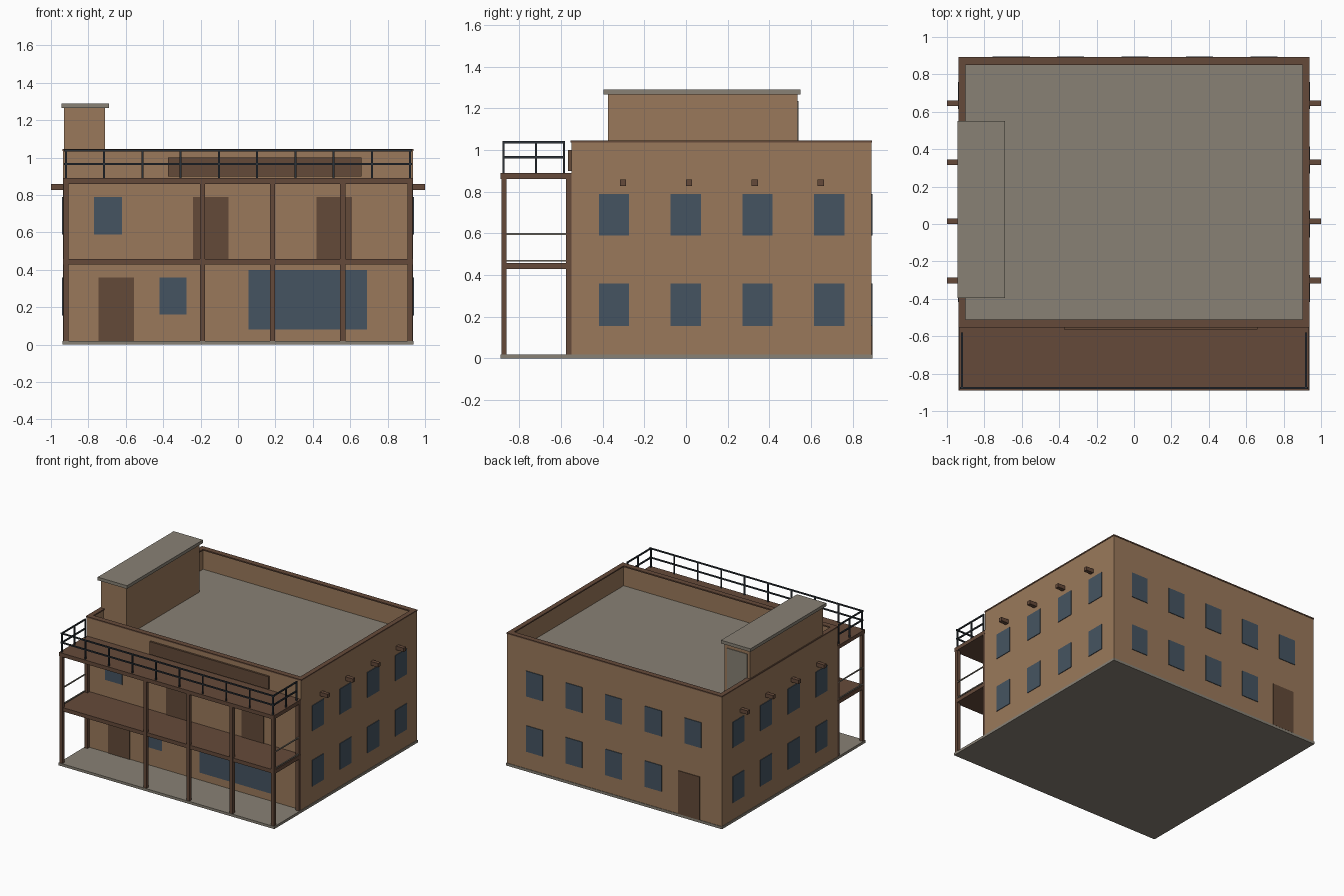
import bpy
import bmesh

if "Cube" in bpy.data.objects:
    bpy.data.objects.remove(bpy.data.objects["Cube"], do_unlink=True)


def material(name, rgb):
    linear = [((c / 255 + 0.055) / 1.055) ** 2.4 for c in rgb] + [1]
    mat = bpy.data.materials.new(name)
    mat.use_nodes = True
    mat.diffuse_color = linear
    mat.node_tree.nodes["Principled BSDF"].inputs["Base Color"].default_value = linear
    return mat


adobe = material("adobe wall", (154, 121, 91))
concrete = material("grey concrete", (136, 129, 117))
timber = material("brown timber", (101, 74, 58))
door_wood = material("door wood", (99, 74, 56))
glass = material("blue grey glass", (69, 84, 97))
iron = material("dark iron", (44, 50, 56))


def box(name, x, y, z, mat):
    """Box from (low, high) ranges on each axis."""
    bm = bmesh.new()
    bmesh.ops.create_cube(bm, size=1)
    for v in bm.verts:
        v.co = [r[0] if c < 0 else r[1] for c, r in zip(v.co, (x, y, z))]
    mesh = bpy.data.meshes.new(name)
    bm.to_mesh(mesh)
    bm.free()
    mesh.materials.append(mat)
    obj = bpy.data.objects.new(name, mesh)
    bpy.context.collection.objects.link(obj)
    return obj


def span(center, width):
    return (center - width / 2, center + width / 2)


W = 0.935                      # half width
FRONT, WALL, BACK = -0.89, -0.55, 0.89
DECK, TOP = 0.88, 1.035        # roof deck and parapet heights
THIN = 0.005
LOWER, UPPER, DOOR = (0.155, 0.36), (0.59, 0.79), (0.02, 0.36)

# Ground slab
box("ground_slab", (-W - 0.004, W + 0.004), (FRONT, BACK + 0.004), (0, 0.02), concrete)

# Main block with a sunken roof behind the parapet
block = box("main_block", (-W, W), (WALL, BACK), (0.02, TOP), adobe)
block.data.materials.append(concrete)
bm = bmesh.new()
bm.from_mesh(block.data)
bm.faces.ensure_lookup_table()
roof = max(bm.faces, key=lambda f: f.calc_center_median().z)
bmesh.ops.inset_region(bm, faces=[roof], thickness=0.035)
edge_faces = bmesh.ops.extrude_discrete_faces(bm, faces=[roof])["faces"]
for f in edge_faces:
    f.material_index = 1
    for v in f.verts:
        v.co.z = DECK
bm.to_mesh(block.data)
bm.free()

# Parapet coping
for side in (-1, 1):
    box("coping_side", sorted((side * 0.9, side * (W + 0.003))),
        (WALL - 0.003, BACK + 0.003), (TOP, TOP + 0.01), timber)
for name, y in (("front", (WALL - 0.003, -0.51)), ("back", (0.85, BACK + 0.003))):
    box("coping_" + name, (-0.9, 0.9), y, (TOP, TOP + 0.01), timber)

# Stair tower on the roof
box("tower", (-0.93, -0.71), (-0.375, 0.535), (DECK, 1.265), adobe)
box("tower_cap", (-0.945, -0.69), (-0.395, 0.55), (1.265, 1.29), concrete)
box("tower_door", (-0.91, -0.735), (0.535, 0.535 + THIN), (DECK, 1.235), concrete)


# Openings on the front and back walls
def front_plate(name, x, z, mat):
    box(name, x, (WALL - THIN, WALL), z, mat)


front_plate("front_door", (-0.745, -0.555), DOOR, door_wood)
front_plate("front_window_lower", (-0.42, -0.275), (0.16, 0.36), glass)
front_plate("front_shop_window", (0.055, 0.69), (0.08, 0.40), glass)
front_plate("front_window_upper", (-0.77, -0.62), UPPER, glass)
for x in (-0.145, 0.515):
    front_plate("balcony_door", span(x, 0.19), (0.45, 0.79), door_wood)
for i in range(5):
    x = 0.695 - 0.345 * i
    box("back_window_upper", span(x, 0.145), (BACK, BACK + THIN), UPPER, glass)
    if i < 4:
        box("back_window_lower", span(x, 0.145), (BACK, BACK + THIN), LOWER, glass)
box("back_door", (-0.745, -0.555), (BACK, BACK + THIN), DOOR, door_wood)

# Side windows and projecting roof beams
for side in (-1, 1):
    for i in range(4):
        y = -0.345 + 0.344 * i
        for z in (LOWER, UPPER):
            box("side_window", sorted((side * W, side * (W + THIN))), span(y, 0.145), z, glass)
        box("roof_beam_end", sorted((side * 0.92, side)),
            span(-0.302 + 0.316 * i, 0.03), (0.828, 0.858), timber)

# Sign board above the porch
box("sign_board", (-0.375, 0.66), (WALL - 0.015, WALL), (0.9, 1.0), door_wood)

# Porch floors and posts
box("balcony_floor", (-W, W), (-0.88, WALL), (0.428, 0.458), timber)
box("porch_roof", (-W, W), (FRONT, WALL), (0.86, 0.89), timber)
for x in (-0.92, -0.19, 0.185, 0.56, 0.92):
    box("porch_post", span(x, 0.028), (-0.886, -0.86), (0.02, 0.86), timber)
for side in (-1, 1):
    box("wall_post", span(side * 0.92, 0.028), (-0.576, WALL), (0.02, 0.86), timber)
    for z in (0.468, 0.597):
        box("balcony_side_rail", span(side * 0.93, 0.008), (-0.87, -0.56), span(z, 0.008), concrete)

# Iron railing around the porch roof
R = 0.01
for z in (0.965, 1.037):
    box("railing_front_bar", (-0.93, 0.93), span(-0.876, R), span(z, R), iron)
    for side in (-1, 1):
        box("railing_side_bar", span(side * 0.92, R), (-0.876, -0.58), span(z, R), iron)
for i in range(10):
    box("railing_front_post", span(-0.92 + i * 1.84 / 9, R), span(-0.876, R), (0.89, 1.037), iron)
for side in (-1, 1):
    for y in (-0.72, -0.585):
        box("railing_side_post", span(side * 0.92, R), span(y, R), (0.89, 1.037), iron)
